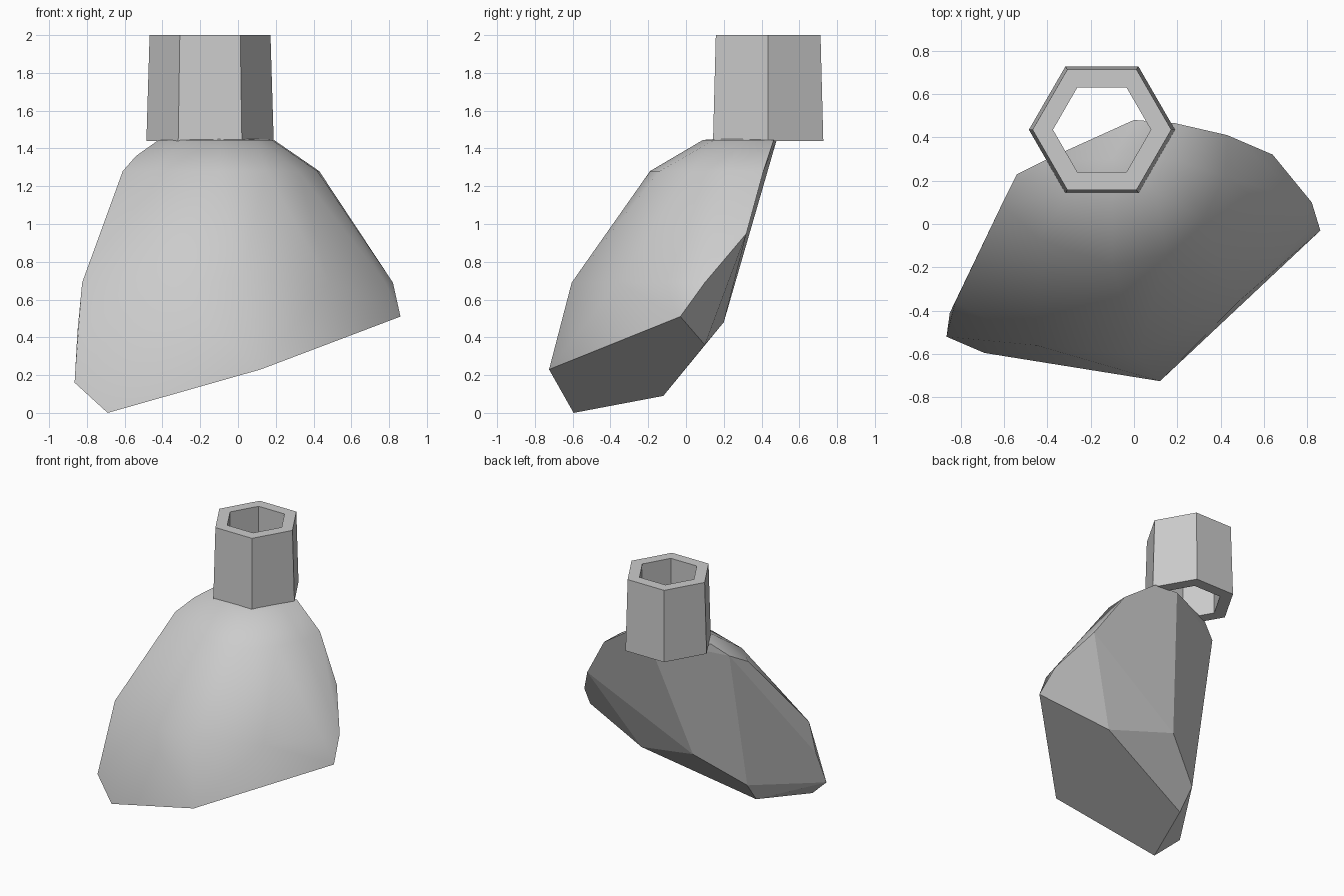
import bpy, bmesh, math
from mathutils import Vector

cube = bpy.data.objects.get("Cube")
if cube:
    bpy.data.objects.remove(cube, do_unlink=True)

grey = bpy.data.materials.new("stone_grey")
grey.use_nodes = True
grey.diffuse_color = (0.6, 0.6, 0.6, 1)
grey.node_tree.nodes["Principled BSDF"].inputs["Base Color"].default_value = (0.6, 0.6, 0.6, 1)


def add_object(name, bm):
    mesh = bpy.data.meshes.new(name)
    bm.to_mesh(mesh)
    bm.free()
    mesh.materials.append(grey)
    obj = bpy.data.objects.new(name, mesh)
    bpy.context.collection.objects.link(obj)
    return obj


# Body: convex shell, level rings on the rounded front, cut planes behind and below
lower_ring = [(-.825, -.36), (-.45, -.56), (.02, -.605), (.48, -.36), (.78, -.05), (.82, .10)]
middle_ring = [(-.61, .09), (-.44, -.07), (-.1, -.19), (.15, -.14), (.32, .02), (.42, .22), (.43, .41)]
upper_ring = [(-.42, .29), (-.3, .14), (-.1, .09), (.1, .15), (.18, .3), (.19, .465), (0, .48)]
corners = [(-.69, -.595, 0), (.12, -.725, .23), (.86, -.03, .51), (-.865, -.52, .16),
           (-.85, -.41, .43), (-.54, .23, 1.36), (.64, .32, .95), (-.1, .3, 1.46)]
underside = [(-.53, -.12, .09), (-.54, .005, .25), (.32, .10, .36), (-.2, .2, .48)]

bm = bmesh.new()
for ring, z in ((lower_ring, .69), (middle_ring, 1.28), (upper_ring, 1.445)):
    for x, y in ring:
        bm.verts.new((x, y, z))
for p in corners + underside:
    bm.verts.new(p)
hull = bmesh.ops.convex_hull(bm, input=bm.verts)
loose = [v for v in bm.verts if not v.link_faces]
bmesh.ops.delete(bm, geom=loose, context='VERTS')
bmesh.ops.recalc_face_normals(bm, faces=bm.faces)

# Rounded front is smooth, cut faces behind and below stay flat
front = Vector((.2, -.75, .6))
for f in bm.faces:
    f.smooth = f.normal.dot(front) > 0
flat = [f for f in bm.faces if not f.smooth]
flat_edges = [e for e in bm.edges if all(f in flat for f in e.link_faces)]
bmesh.ops.dissolve_limit(bm, angle_limit=math.radians(5), edges=flat_edges,
                         verts=list({v for e in flat_edges for v in e.verts}))
for e in bm.edges:
    e.smooth = all(f.smooth for f in e.link_faces)
add_object("body", bm)

# Neck: hollow six-sided tube, slightly tapered
profile = [(.337, 1.44), (.32, 2), (.226, 2), (.238, 1.44)]
sides = 6
bm = bmesh.new()
rings = []
for r, z in profile:
    rings.append([bm.verts.new((-.148 + r * math.cos(math.tau * i / sides),
                                .435 + r * math.sin(math.tau * i / sides), z))
                  for i in range(sides)])
for k, ring in enumerate(rings):
    above = rings[(k + 1) % len(rings)]
    for i in range(sides):
        j = (i + 1) % sides
        bm.faces.new((ring[i], ring[j], above[j], above[i]))
bmesh.ops.recalc_face_normals(bm, faces=bm.faces)
add_object("neck_tube", bm)
